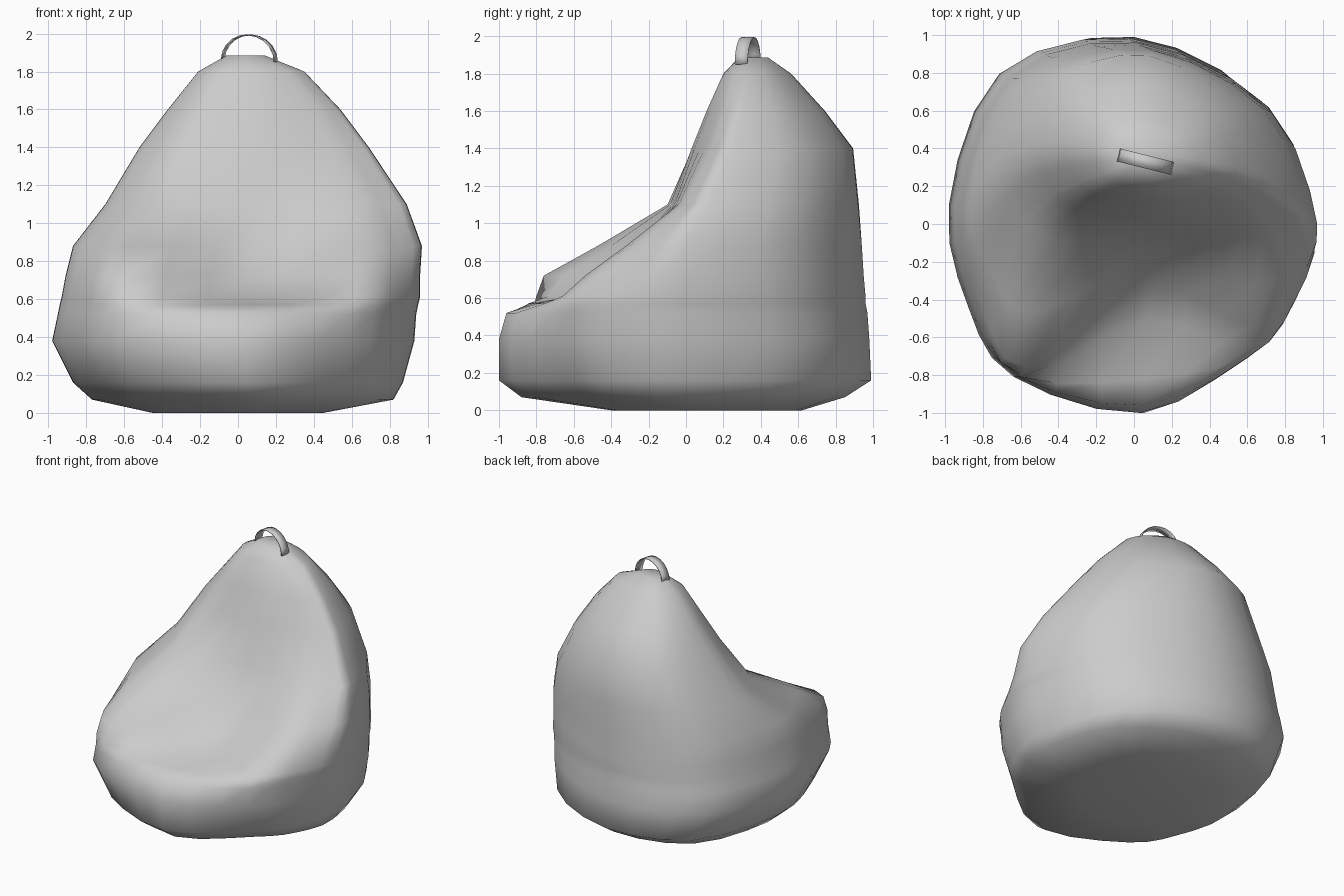
import bpy, bmesh, math
from mathutils import Vector

cube = bpy.data.objects.get("Cube")
if cube:
    bpy.data.objects.remove(cube, do_unlink=True)

fabric = bpy.data.materials.new("grey fabric")
fabric.use_nodes = True
grey = (0.6, 0.6, 0.6, 1)
fabric.diffuse_color = grey
fabric.node_tree.nodes["Principled BSDF"].inputs["Base Color"].default_value = grey


def make_object(name, bm):
    bmesh.ops.recalc_face_normals(bm, faces=bm.faces[:])
    mesh = bpy.data.meshes.new(name)
    bm.to_mesh(mesh)
    bm.free()
    obj = bpy.data.objects.new(name, mesh)
    bpy.context.collection.objects.link(obj)
    mesh.materials.append(fabric)
    bpy.ops.object.select_all(action='DESELECT')
    obj.select_set(True)
    bpy.context.view_layer.objects.active = obj
    bpy.ops.object.shade_smooth_by_angle(angle=math.radians(60))
    return obj


def smooth_loop(points, steps):
    """Closed Catmull-Rom loop through the control points."""
    loop, n = [], len(points)
    for i in range(n):
        a, b, c, d = (points[(i + k) % n] for k in (-1, 0, 1, 2))
        for s in range(steps):
            t = s / steps
            loop.append(b + 0.5 * t * (c - a + t * (2 * a - 5 * b + 4 * c - d
                                                    + t * (3 * b - a - 3 * c + d))))
    return loop


def section(z, right, left, right_y, left_y, front, back, right_arm, left_arm):
    """Outline of the bag at one height, with two arms beside the front."""
    mid = (right + left) / 2

    def at(side, k, y):
        return Vector((mid + (side - mid) * k, y, z))

    def mix(a, b, t):
        return a + (b - a) * t

    # The back left corner is fuller near the floor
    left_corner = mix(left_y, back, 0.68 - 0.06 * z)
    return smooth_loop([
        at(left, 0.06, front),
        at(left, 0.64, left_arm), at(left, 0.89, mix(left_y, left_arm, 0.6)),
        at(left, 1, left_y), at(left, 0.74, left_corner),
        at(mid, 0, back),
        at(right, 0.72, mix(right_y, back, 0.79)), at(right, 1, right_y),
        at(right, 0.89, mix(right_y, right_arm, 0.6)), at(right, 0.64, right_arm)], 3)


# Bag: height, right, left, right y, left y, front, back, right arm y, left arm y
sections = [
    (0, -.45, .45, .1, .1, -.4, .62, -.3, -.25),
    (.07, -.77, .82, .1, 0, -.88, .85, -.64, -.56),
    (.16, -.87, .87, .1, 0, -1, .99, -.76, -.66),
    (.38, -.98, .93, .1, 0, -1, .98, -.81, -.71),
    (.52, -.95, .94, .1, 0, -.96, .97, -.81, -.71),
    (.57, -.94, .95, .1, 0, -.82, .96, -.81, -.7),
    (.61, -.93, .96, .1, 0, -.51, .96, -.8, -.66),
    (.72, -.91, .96, .1, 0, -.34, .95, -.76, -.54),
    (.88, -.87, .97, .14, 0, -.19, .94, -.47, -.32),
    (1.1, -.7, .89, .36, .12, -.07, .92, -.09, -.04),
    (1.4, -.52, .69, .42, .25, .03, .89, .08, .1),
    (1.6, -.37, .54, .43, .3, .11, .74, .15, .17),
    (1.8, -.21, .35, .4, .34, .2, .56, .22, .23),
    (1.885, -.06, .14, .36, .36, .28, .44, .3, .3),
]
bm = bmesh.new()
rings = [[bm.verts.new(p) for p in section(*s)] for s in sections]
for low, high in zip(rings, rings[1:]):
    for i in range(len(low)):
        j = (i + 1) % len(low)
        bm.faces.new((low[i], low[j], high[j], high[i]))
bm.faces.new(rings[0])
bm.faces.new(rings[-1])
make_object("bean_bag", bm)

# Carry loop: a thin arched strap across the top
bm = bmesh.new()
start, end = Vector((-.08, .365, 1.86)), Vector((.2, .295, 1.85))
half = Vector((.008, .034, 0))
strap = []
for i in range(11):
    a = math.pi * i / 10
    p = start.lerp(end, (1 - math.cos(a)) / 2) + Vector((0, 0, .138 * math.sin(a)))
    strap.append((bm.verts.new(p - half), bm.verts.new(p + half)))
for (a, b), (c, d) in zip(strap, strap[1:]):
    bm.faces.new((a, b, d, c))
handle = make_object("carry_loop", bm)
thickness = handle.modifiers.new("thickness", 'SOLIDIFY')
thickness.thickness = 0.006
thickness.offset = 0
